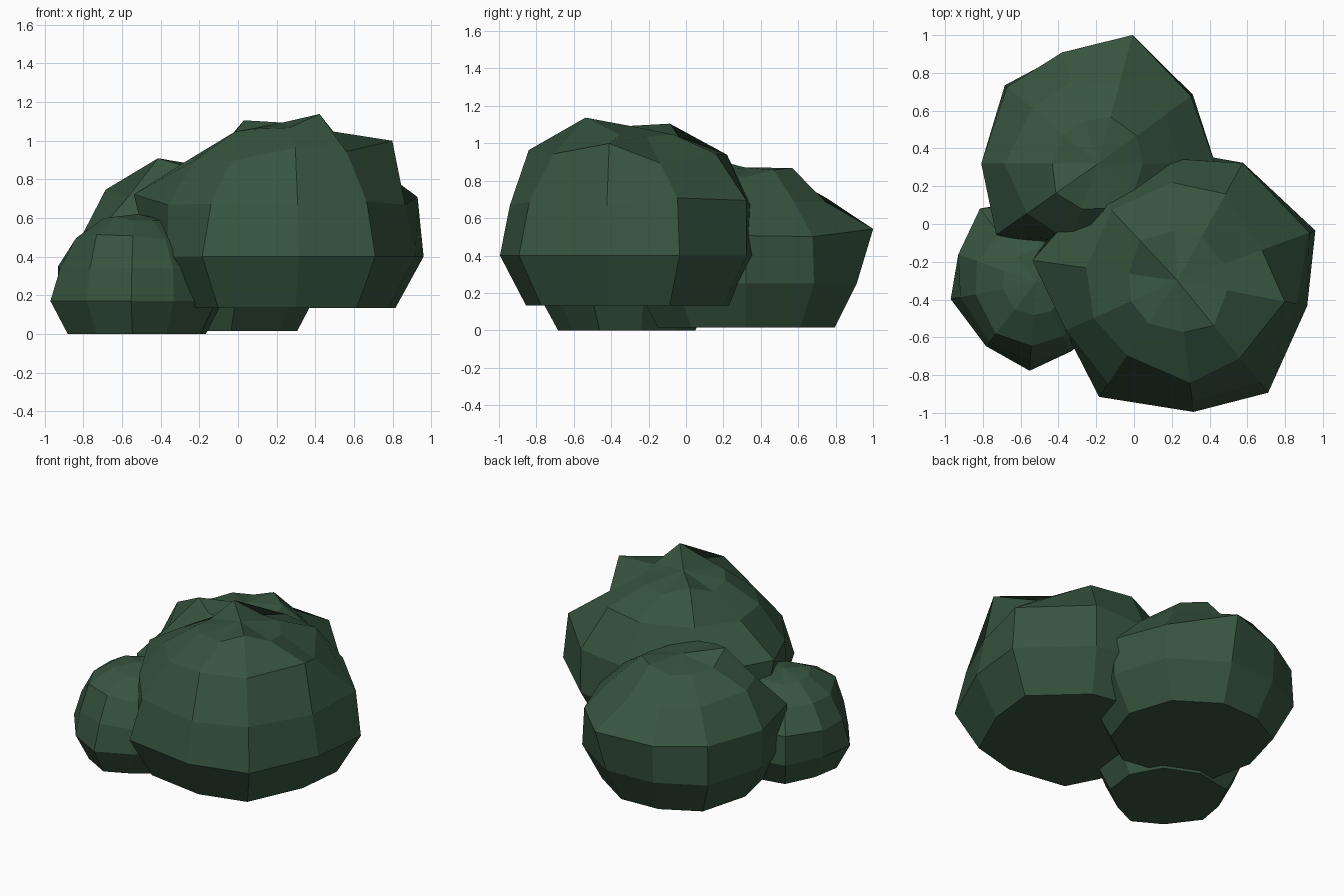
import bpy, bmesh
from math import sin, cos, radians

leaf = bpy.data.materials.new("leaf_green")
leaf.diffuse_color = (0.038, 0.09, 0.05, 1)


def leaf_clump(name, centre, radius, angles, lats, rows, pole=1.0):
    """Lumpy ten-sided dome with a tapered, flat underside.
    rows: one radial scale per segment, for the equator and each higher ring."""
    cx, cy, cz = centre
    bm = bmesh.new()

    def ring(lat, scales, z=None):
        out = []
        for angle, s in zip(angles, scales):
            a = radians(angle)
            r = radius * s * cos(radians(lat))
            h = radius * s * sin(radians(lat)) if z is None else z
            out.append(bm.verts.new((cx + r * cos(a), cy + r * sin(a), cz + h)))
        return out

    # flat underside, then the rings up to the pole
    rings = [ring(0, [s * 0.80 for s in rows[0]], -0.38 * radius)]
    rings += [ring(lat, row) for lat, row in zip(lats, rows)]
    top = bm.verts.new((cx, cy, cz + radius * pole))
    bm.faces.new(rings[0][::-1])
    count = len(angles)
    for i in range(count):
        j = (i + 1) % count
        for low, high in zip(rings, rings[1:]):
            bm.faces.new((low[i], low[j], high[j], high[i]))
        bm.faces.new((rings[-1][i], rings[-1][j], top))
    mesh = bpy.data.meshes.new(name)
    bm.to_mesh(mesh)
    bm.free()
    mesh.materials.append(leaf)
    obj = bpy.data.objects.new(name, mesh)
    bpy.context.collection.objects.link(obj)


# big clump, front right
leaf_clump("large_leaf_clump", (0.23, -0.30, 0.40), 0.70,
           (20, 61, 93, 133, 172, 204, 236, 277, 309, 349), (0, 22.5, 46, 67.5), [
    [1.11, 1.02, 0.99, 1.00, 1.00, 0.93, 1.06, 1.00, 1.09, 1.00],
    [1.15, 1.10, 1.00, 1.00, 1.20, 1.00, 1.02, 1.00, 1.07, 1.00],
    [0.98, 1.08, 1.07, 1.05, 1.00, 1.00, 0.98, 1.12, 1.08, 1.19],
    [0.98, 1.00, 0.98, 1.09, 0.97, 1.00, 1.02, 1.03, 1.14, 1.00],
], 0.99)

# medium clump, back left
leaf_clump("medium_leaf_clump", (-0.19, 0.32, 0.25), 0.62,
           (0, 36, 75, 108, 140, 180, 215, 250, 288, 324), (0, 22.5, 45, 67.5), [
    [1.00, 1.00, 0.99, 0.98, 1.04, 0.98, 1.04, 0.90, 1.00, 1.00],
    [1.08, 1.06, 1.23, 1.08, 1.10, 1.08, 1.15, 0.85, 1.00, 1.00],
    [1.00, 1.00, 1.00, 1.04, 1.04, 1.13, 1.05, 1.00, 1.00, 1.00],
    [1.00, 1.06, 1.08, 1.00, 1.02, 1.02, 1.15, 1.08, 1.05, 1.00],
])

# small clump, front left
leaf_clump("small_leaf_clump", (-0.52, -0.31, 0.17), 0.45,
           (11, 47, 86, 127, 160, 191, 232, 266, 297, 335), (0, 22.5, 45, 67.5), [
    [1.00, 1.00, 1.00, 1.08, 0.97, 1.02, 0.95, 1.04, 0.91, 1.00],
    [1.00, 1.00, 1.00, 1.18, 1.05, 0.98, 0.96, 1.00, 0.98, 1.00],
    [1.00, 1.05, 1.00, 1.00, 1.04, 1.02, 1.08, 1.06, 1.00, 1.00],
    [1.00, 1.00, 1.05, 0.98, 1.02, 1.03, 1.05, 1.00, 1.00, 1.00],
])
